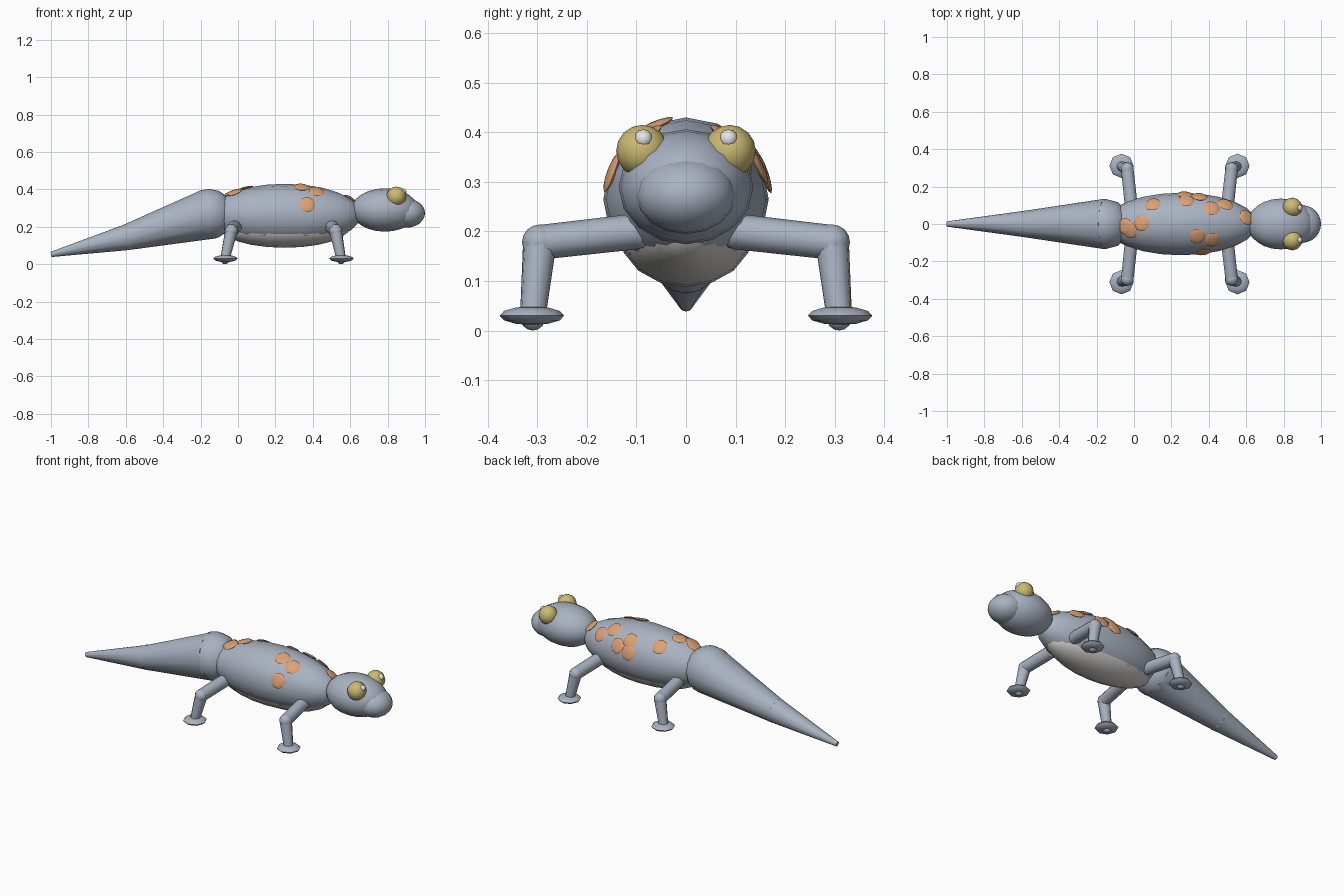
import bpy, bmesh, math
from mathutils import Vector, Matrix

cube = bpy.data.objects.get("Cube")
if cube:
    bpy.data.objects.remove(cube, do_unlink=True)


def material(name, rgb):
    m = bpy.data.materials.new(name)
    m.use_nodes = True
    m.diffuse_color = (*rgb, 1)
    m.node_tree.nodes["Principled BSDF"].inputs["Base Color"].default_value = (*rgb, 1)
    return m


SKIN = material("blue grey skin", (0.40, 0.45, 0.54))
BELLY = material("pale belly", (0.63, 0.62, 0.60))
SPOT = material("orange spot", (0.72, 0.36, 0.18))
EYE = material("yellow eye", (0.60, 0.49, 0.17))
GLINT = material("white glint", (0.80, 0.80, 0.80))


def finish(name, bm, mat):
    mesh = bpy.data.meshes.new(name)
    bm.to_mesh(mesh)
    bm.free()
    mesh.materials.append(mat)
    for p in mesh.polygons:
        p.use_smooth = True
    mesh.set_sharp_from_angle(angle=math.radians(62))
    obj = bpy.data.objects.new(name, mesh)
    bpy.context.collection.objects.link(obj)
    return obj


def ball(name, centre, radii, mat, axis=(0, 0, 1), segments=12, rings=8):
    """Ellipsoid; the third radius runs along the pole axis."""
    bm = bmesh.new()
    bmesh.ops.create_uvsphere(bm, u_segments=segments, v_segments=rings, radius=1)
    turn = Vector(axis).to_track_quat('Z', 'Y').to_matrix().to_4x4()
    bm.transform(Matrix.Translation(centre) @ turn @ Matrix.Diagonal((*radii, 1)))
    return finish(name, bm, mat)


def ellipsoid(name, centre, radii, mat, segments=16, rings=12):
    """Ellipsoid with its pole along x; radii given in x, y, z order."""
    bm = bmesh.new()
    bmesh.ops.create_uvsphere(bm, u_segments=segments, v_segments=rings, radius=1)
    bm.transform(Matrix.Translation(centre) @ Matrix.Diagonal((*radii, 1))
                 @ Matrix.Rotation(math.pi / 2, 4, 'Y'))
    return finish(name, bm, mat)


def limb(name, start, end, r1, r2, mat, sides=12):
    """Tapered tube between two points."""
    a, b = Vector(start), Vector(end)
    bm = bmesh.new()
    bmesh.ops.create_cone(bm, cap_ends=True, segments=sides, radius1=r1,
                          radius2=r2, depth=(b - a).length)
    turn = (b - a).to_track_quat('Z', 'Y').to_matrix().to_4x4()
    bm.transform(Matrix.Translation((a + b) / 2) @ turn)
    return finish(name, bm, mat)


# Torso and belly
BODY_C, BODY_R = Vector((0.25, 0, 0.265)), Vector((0.41, 0.167, 0.165))
ellipsoid("torso", BODY_C, BODY_R, SKIN)
ellipsoid("belly", (0.25, 0, 0.2), (0.35, 0.136, 0.112), BELLY)

# Head, snout and eyes
ellipsoid("head", (0.785, 0, 0.29), (0.18, 0.136, 0.116), SKIN)
ellipsoid("snout", (0.9, 0, 0.273), (0.1, 0.1, 0.078), SKIN)
for side, s in (("front", -1), ("back", 1)):
    ball(side + "_eye", (0.847, 0.088 * s, 0.362), (0.053,) * 3, EYE)
    ball(side + "_eye_glint", (0.882, 0.086 * s, 0.387), (0.019,) * 3, GLINT, segments=8, rings=6)

# Tail
base, middle, tip = (-0.155, 0, 0.268), (-0.59, 0, 0.145), (-1, 0, 0.052)
ball("tail_base_joint", base, (0.135,) * 3, SKIN)
limb("tail_upper", base, middle, 0.135, 0.07, SKIN)
ball("tail_middle_joint", middle, (0.07,) * 3, SKIN)
limb("tail_lower", middle, tip, 0.07, 0.014, SKIN)

# Legs: hip, knee and foot along x for each pair
pairs = (("left", 0.50, 0.522, 0.553), ("right", -0.015, -0.036, -0.067))
for end, hip_x, knee_x, foot_x in pairs:
    for side, s in (("front", -1), ("back", 1)):
        name = f"{side}_{end}_"
        hip = (hip_x, 0.1 * s, 0.2)
        knee = (knee_x, 0.295 * s, 0.178)
        ankle = (foot_x - 0.002, 0.309 * s, 0.03)
        ball(name + "hip", hip, (0.036,) * 3, SKIN, segments=10)
        limb(name + "upper_leg", hip, knee, 0.036, 0.035, SKIN, 10)
        ball(name + "knee", knee, (0.036,) * 3, SKIN, segments=10)
        limb(name + "lower_leg", knee, ankle, 0.034, 0.026, SKIN, 10)
        ball(name + "ankle", ankle, (0.027, 0.027, 0.03), SKIN, segments=10)
        ball(name + "foot", (foot_x, 0.311 * s, 0.03), (0.065, 0.065, 0.019), SKIN,
             segments=8, rings=6)

# Spots lying on the upper torso, placed by x and y
spots = ((0.10, 0.105), (0.04, 0.005), (-0.02, -0.035), (-0.045, -0.012),
         (0.28, 0.125), (0.27, 0.158), (0.35, 0.146), (0.415, 0.085),
         (0.49, 0.105), (0.60, 0.035), (0.34, -0.065), (0.42, -0.085),
         (0.37, -0.15))
for i, (x, y) in enumerate(spots):
    u, v = (x - BODY_C.x) / BODY_R.x, y / BODY_R.y
    w = math.sqrt(max(0, 1 - u * u - v * v))
    normal = Vector((u / BODY_R.x, v / BODY_R.y, w / BODY_R.z)).normalized()
    point = Vector((x, y, BODY_C.z + w * BODY_R.z))
    ball(f"spot_{i + 1}", point, (0.043, 0.043, 0.008), SPOT, axis=normal, rings=6)
